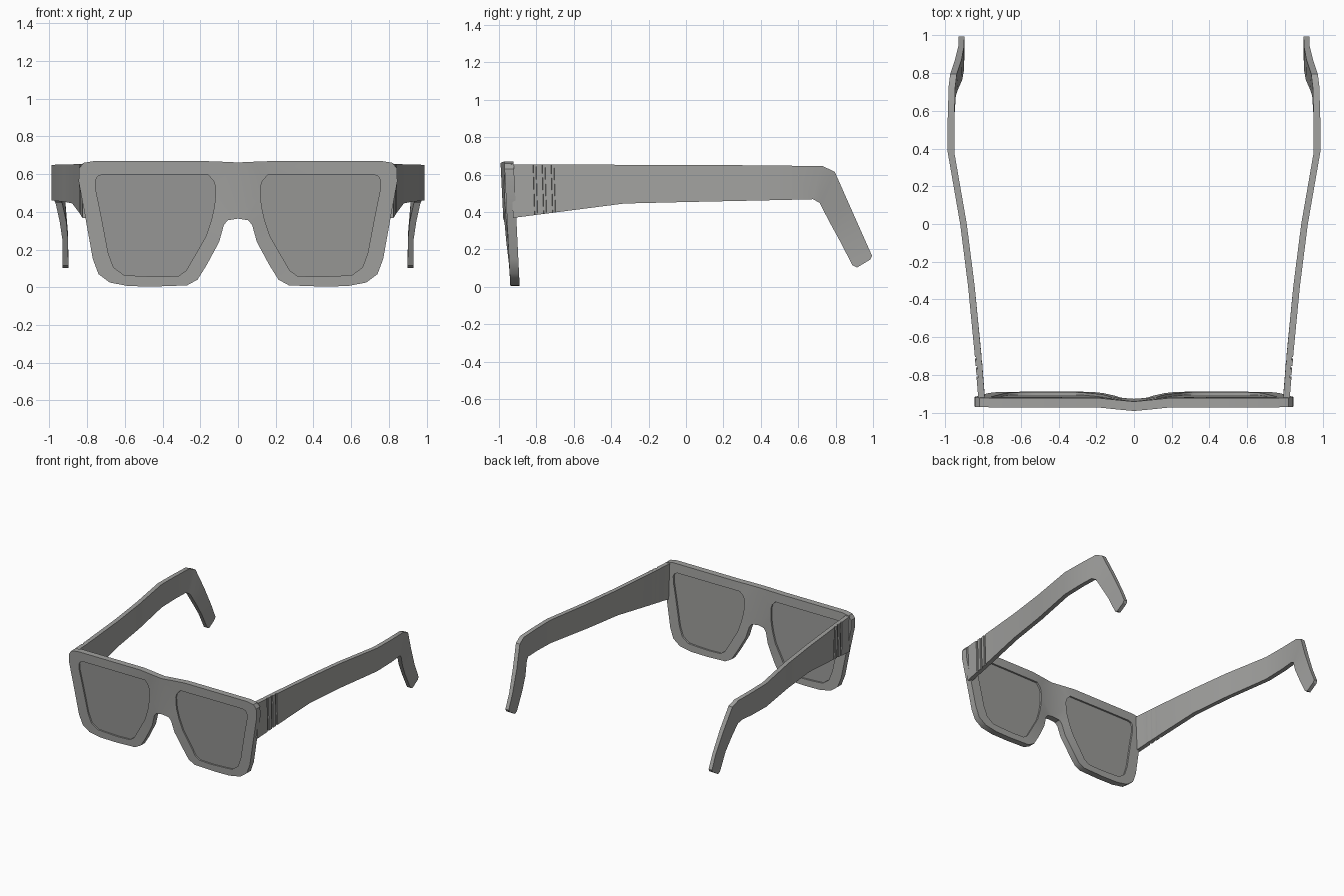
import bpy, bmesh, math

if "Cube" in bpy.data.objects:
    bpy.data.objects.remove(bpy.data.objects["Cube"])


def material(name, value):
    m = bpy.data.materials.new(name)
    m.diffuse_color = (value, value, value * 0.97, 1)
    m.use_nodes = True
    m.node_tree.nodes["Principled BSDF"].inputs["Base Color"].default_value = m.diffuse_color
    return m


FRAME_GREY = material("frame grey", 0.36)
LENS_GREY = material("lens grey", 0.32)


def finish(bm, name, mat, angle=30):
    """Turn a half-model into a mirrored object with sharp edges kept."""
    bmesh.ops.recalc_face_normals(bm, faces=bm.faces)
    me = bpy.data.meshes.new(name)
    bm.to_mesh(me)
    bm.free()
    me.materials.append(mat)
    ob = bpy.data.objects.new(name, me)
    bpy.context.collection.objects.link(ob)
    bpy.ops.object.select_all(action='DESELECT')
    ob.select_set(True)
    bpy.context.view_layer.objects.active = ob
    bpy.ops.object.shade_smooth_by_angle(angle=math.radians(angle))
    mod = ob.modifiers.new("mirror", 'MIRROR')
    mod.use_clip = True
    mod.merge_threshold = 0.0005
    return ob


def front_y(x, z):
    """Front surface: leans back toward the bottom, bulges at the bridge."""
    bulge = 0.5 + 0.5 * math.cos(math.pi * min(abs(x) / 0.2, 1))
    return -0.972 + 0.07 * (0.67 - z) * 0.7 - 0.02 * bulge


# Rim outline and lens opening (x, z), paired point by point from the bridge top
OUTER = [(0, .662), (.09, .666), (.2, .67), (.5, .67), (.76, .67), (.82, .66),
         (.843, .63), (.845, .56), (.815, .40), (.77, .15), (.74, .07),
         (.68, .025), (.58, .006), (.44, .004), (.27, .01), (.215, .04),
         (.165, .12), (.1, .24), (.075, .33), (.055, .355), (0, .364)]
INNER = [(.12, .535), (.13, .565), (.16, .597), (.45, .597), (.72, .597),
         (.745, .588), (.757, .565), (.755, .52), (.73, .40), (.688, .18),
         (.66, .105), (.605, .065), (.53, .06), (.42, .056), (.315, .06),
         (.275, .088), (.245, .14), (.17, .27), (.14, .36), (.125, .43),
         (.12, .48)]
N = len(OUTER)


def loop(bm, pts, depth):
    return [bm.verts.new((x, front_y(x, z) + depth, z)) for x, z in pts]


def bridge(bm, a, b, skip_last=False):
    for i in range(N - 1 if skip_last else N):
        j = (i + 1) % N
        bm.faces.new((a[i], a[j], b[j], b[i]))


# Front frame: paired rings joined front, back, outside and in the openings
bm = bmesh.new()
fo, fi = loop(bm, OUTER, 0), loop(bm, INNER, 0)
bo, bi = loop(bm, OUTER, 0.05), loop(bm, INNER, 0.05)
bridge(bm, fo, fi)
bridge(bm, bo, bi)
bridge(bm, fi, bi)
bridge(bm, fo, bo, skip_last=True)  # open on the mirror plane
finish(bm, "front_frame", FRAME_GREY, 35)

# Lenses: thin slabs set back inside the openings
bm = bmesh.new()
a, b = loop(bm, INNER, 0.012), loop(bm, INNER, 0.036)
bm.faces.new(a)
bm.faces.new(b)
bridge(bm, a, b)
finish(bm, "lenses", LENS_GREY)

# Temple arms: stations of (top y, top z, bottom y, bottom z, outer x top, outer x bottom)
stations = [(-.935, .655, -.925, .368, .825, .825)]
for y in (-.818, -.770, -.722):  # three shallow decorative grooves
    for dy, cut in ((0, 0), (.002, .008), (.015, .008), (.017, 0)):
        t, low = y + dy, y + dy + .008
        x = .825 + (y + .92) * .095 - cut
        stations.append((t, .654, low, .368 + (low + .925) * .13, x, x))
stations += [
    (-.33, .652, -.33, .445, .880, .880),
    (0, .652, 0, .453, .922, .922),
    (.38, .649, .38, .461, .988, .988),
    (.56, .647, .56, .465, .988, .988),
    (.73, .645, .68, .468, .983, .980),
    (.795, .615, .715, .448, .975, .968),
    (.87, .446, .765, .35, .950, .946),
    (.945, .277, .82, .25, .931, .931),
    (.995, .165, .89, .115, .930, .930),
    (.985, .145, .915, .103, .930, .930),
]
bm = bmesh.new()
rings = []
for i, (ty, tz, by, bz, xt, xb) in enumerate(stations):
    # grooves cut only the outside, so the inside follows the uncut line
    cut = .008 if 1 <= i <= 12 and (i - 1) % 4 in (1, 2) else 0
    th = .030 if i >= len(stations) - 3 else .035
    rings.append([bm.verts.new(p) for p in (
        (xt, ty, tz), (xb, by, bz),
        (xb + cut - th, by, bz), (xt + cut - th, ty, tz))])
for r, s in zip(rings, rings[1:]):
    for k in range(4):
        bm.faces.new((r[k], r[(k + 1) % 4], s[(k + 1) % 4], s[k]))
bm.faces.new(rings[0])
bm.faces.new(rings[-1])
finish(bm, "temple_arms", FRAME_GREY, 25)
